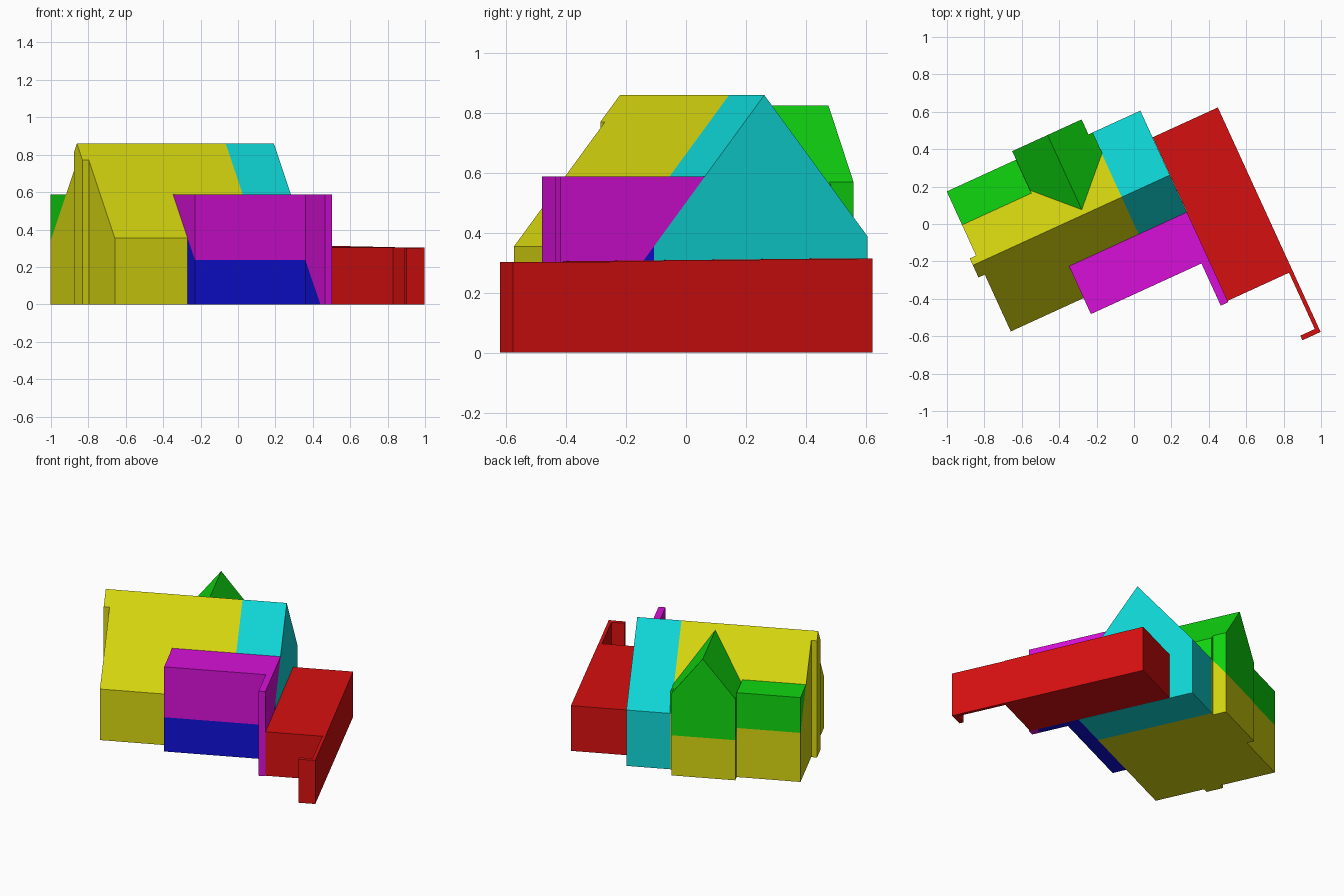
import bpy, bmesh, math
from mathutils import Matrix, Vector

if "Cube" in bpy.data.objects:
    bpy.data.objects.remove(bpy.data.objects["Cube"])

TURN = Matrix.Rotation(math.radians(24.6), 4, 'Z')   # whole house is turned on the plot
RIDGE_V, RIDGE_Z, SLOPE = 0.158, 0.86, 1.245          # main roof


def material(name, rgb):
    m = bpy.data.materials.new(name)
    m.diffuse_color = (*rgb, 1.0)
    m.use_nodes = True
    m.node_tree.nodes["Principled BSDF"].inputs["Base Color"].default_value = m.diffuse_color
    return m


HI, LO = 0.68, 0.005
yellow = material("yellow", (HI, HI, LO))
cyan = material("cyan", (LO, HI, HI))
green = material("green", (LO, HI, LO))
magenta = material("magenta", (HI, LO, HI))
blue = material("blue", (LO, LO, HI))
red = material("red", (HI, LO, LO))


def roof(v):
    """Height of the main roof at depth v."""
    return RIDGE_Z - SLOPE * abs(v - RIDGE_V)


def prism(name, mat, profile, a, b, along='u', side=0, keep_above=True):
    """Extrude a profile from a to b; side -1/+1 trims it by the front/back roof plane."""
    bm = bmesh.new()

    def place(p, t):
        return (t, p[0], p[1]) if along == 'u' else (p[0], t, p[1])

    ends = [[bm.verts.new(place(p, t)) for p in profile] for t in (a, b)]
    n = len(profile)
    bm.faces.new(ends[0])
    bm.faces.new(ends[1][::-1])
    for i in range(n):
        j = (i + 1) % n
        bm.faces.new((ends[0][i], ends[0][j], ends[1][j], ends[1][i]))
    if side:
        cut = bmesh.ops.bisect_plane(
            bm, geom=bm.verts[:] + bm.edges[:] + bm.faces[:], dist=1e-5,
            plane_co=(0, RIDGE_V, RIDGE_Z), plane_no=Vector((0, side * SLOPE, 1)),
            clear_inner=keep_above, clear_outer=not keep_above)
        edges = [e for e in cut['geom_cut'] if isinstance(e, bmesh.types.BMEdge)]
        bmesh.ops.holes_fill(bm, edges=edges, sides=0)
    bmesh.ops.recalc_face_normals(bm, faces=bm.faces[:])
    bm.transform(TURN)
    me = bpy.data.meshes.new(name)
    bm.to_mesh(me)
    bm.free()
    me.materials.append(mat)
    ob = bpy.data.objects.new(name, me)
    bpy.context.collection.objects.link(ob)
    return ob


def box(name, mat, u0, u1, v0, v1, z0, z1, **kw):
    return prism(name, mat, [(v0, z0), (v1, z0), (v1, z1), (v0, z1)], u0, u1, **kw)


def gable(name, mat, u0, u1, v0, v1):
    """Body whose top follows the main roof."""
    return prism(name, mat, [(v0, 0), (v0, roof(v0)), (RIDGE_V, RIDGE_Z),
                             (v1, roof(v1)), (v1, 0)], u0, u1)


# Main house, with its back wall stepping out under the dormer
FRONT = -0.248
gable("house_left", yellow, -0.838, -0.43, FRONT, 0.575)
gable("house_middle", yellow, -0.43, -0.022, FRONT, 0.625)
gable("house_link", yellow, -0.022, 0.0, FRONT, 0.537)
gable("house_right", cyan, 0.0, 0.283, FRONT, 0.537)
gable("chimney", yellow, -0.875, -0.838, 0.086, 0.198)

# Flat dormer and gabled dormer at the back
box("flat_dormer", green, -0.838, -0.43, 0.3, 0.575, 0.1, 0.586, side=1)
prism("gabled_dormer", green,
      [(-0.43, 0.1), (-0.43, 0.565), (-0.222, 0.825), (-0.022, 0.57), (-0.022, 0.1)],
      0.165, 0.625, along='v', side=1)
prism("dormer_skirt", green,
      [(-0.022, 0.1), (-0.022, 0.57), (0.003, 0.54), (0.003, 0.1)],
      0.3, 0.537, along='v', side=1)

# Front bay with a side screen wall, upper and lower parts divided by the roof plane
for name, u0, u1, v0 in (("bay", -0.41, 0.24, -0.342), ("screen_wall", 0.24, 0.284, -0.59)):
    box(name + "_upper", magenta, u0, u1, v0, 0.0, 0.0, 0.588, side=-1)
    box(name + "_lower", blue, u0, u1, v0, FRONT, 0.0, 0.588, side=-1, keep_above=False)

# Side annex with its low garden wall
prism("annex", red, [(-0.582, 0), (-0.582, 0.305), (0.38, 0.314), (0.38, 0)], 0.284, 0.667)
box("garden_wall", red, 0.645, 0.667, -0.94, -0.582, 0, 0.303)
box("garden_wall_return", red, 0.56, 0.645, -0.94, -0.913, 0, 0.302)
